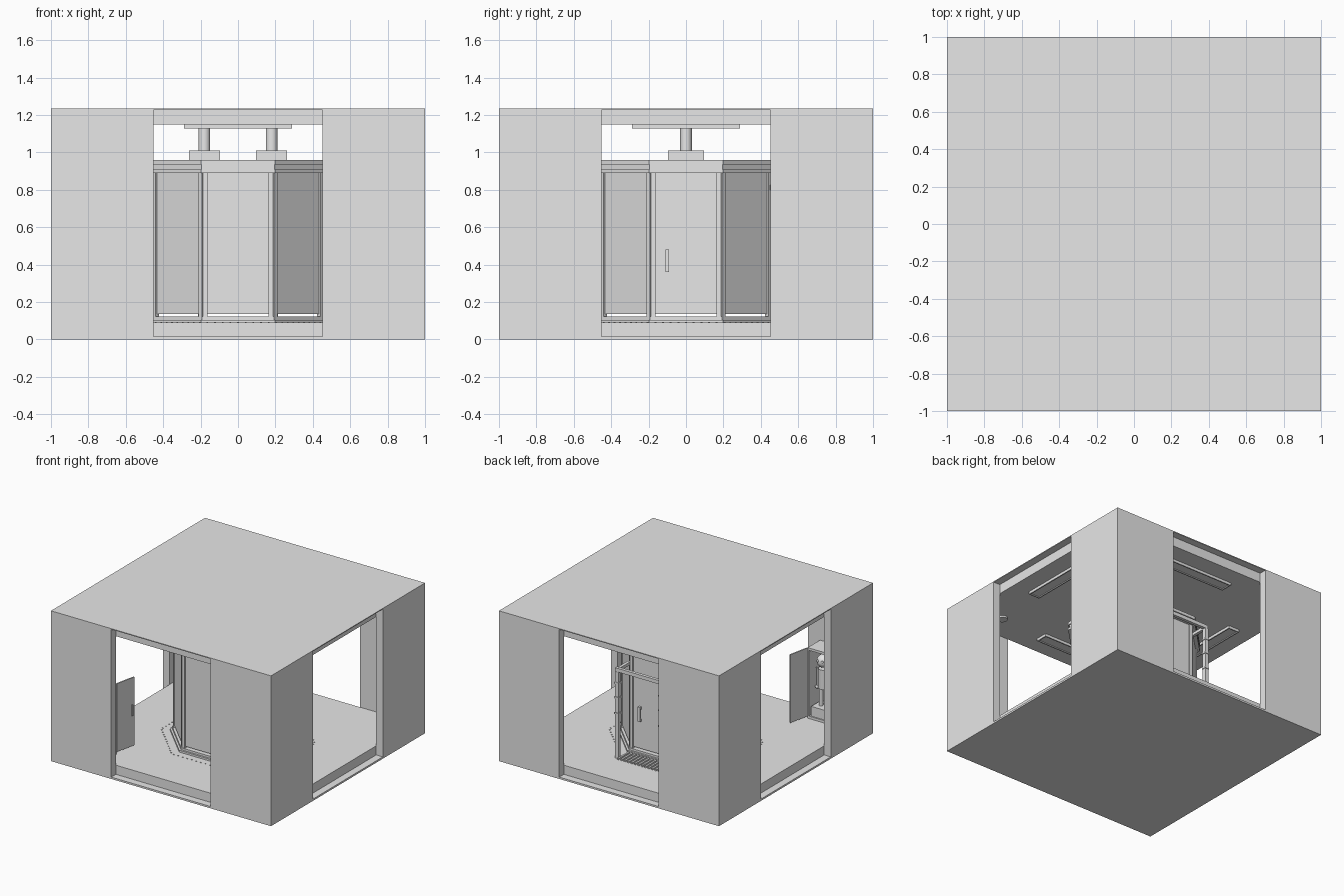
import bpy, bmesh, math
from mathutils import Matrix, Vector

if "Cube" in bpy.data.objects:
    bpy.data.objects.remove(bpy.data.objects["Cube"])

GREY = bpy.data.materials.new("plain_grey")
GREY.diffuse_color = (0.8, 0.8, 0.8, 1)
GREY.use_nodes = True
GREY.node_tree.nodes["Principled BSDF"].inputs["Base Color"].default_value = GREY.diffuse_color


def finish(name, bm, smooth=False):
    me = bpy.data.meshes.new(name)
    bmesh.ops.recalc_face_normals(bm, faces=bm.faces)
    bm.to_mesh(me)
    bm.free()
    me.materials.append(GREY)
    ob = bpy.data.objects.new(name, me)
    bpy.context.collection.objects.link(ob)
    if smooth:
        bpy.context.view_layer.objects.active = ob
        ob.select_set(True)
        bpy.ops.object.shade_smooth_by_angle()
        ob.select_set(False)
    return ob


def add_box(bm, x0, x1, y0, y1, z0, z1, turn=None):
    m = Matrix.Translation(((x0 + x1) / 2, (y0 + y1) / 2, (z0 + z1) / 2))
    m = m @ Matrix.Diagonal((x1 - x0, y1 - y0, z1 - z0, 1))
    bmesh.ops.create_cube(bm, size=1, matrix=(turn or Matrix()) @ m)


def boxes(name, items, turns=(None,)):
    bm = bmesh.new()
    for t in turns:
        for b in items:
            add_box(bm, *b, turn=t)
    return finish(name, bm)


def add_cyl(bm, x, y, z0, z1, r, n=24):
    bmesh.ops.create_cone(bm, cap_ends=True, segments=n, radius1=r, radius2=r, depth=z1 - z0,
                          matrix=Matrix.Translation((x, y, (z0 + z1) / 2)))


def octagon(name, layers):
    # each layer: apothem, z0, z1
    bm = bmesh.new()
    for a, z0, z1 in layers:
        r = a / math.cos(math.pi / 8)
        bmesh.ops.create_cone(bm, cap_ends=True, segments=8, radius1=r, radius2=r, depth=z1 - z0,
                              matrix=Matrix.Translation((0, 0, (z0 + z1) / 2)) @ Matrix.Rotation(math.pi / 8, 4, 'Z'))
    return finish(name, bm)


QUARTER = [Matrix.Rotation(i * math.pi / 2, 4, 'Z') for i in range(4)]
EIGHTH = [Matrix.Rotation(i * math.pi / 4, 4, 'Z') for i in range(8)]

# Room shell: thin outer slabs and hollow corner walls
W, O, H = 0.94, 0.452, 1.235
boxes("outer_base", [(-1, 1, -1, 1, 0, 0.015)])
boxes("outer_roof", [(-1, 1, -1, 1, 1.228, H)])
boxes("corner_walls", [(O, 1, -1, -W, 0.015, 1.228), (W, 1, -W, -O, 0.015, 1.228)], QUARTER)
boxes("raised_floor", [(-W, W, -W, W, 0.015, 0.09)])
boxes("ceiling", [(-W, W, -W, W, 1.15, 1.228)])

# Ceiling light panels with a raised rim
boxes("ceiling_lights", [(-0.29, 0.29, -0.79, -0.69, 1.135, 1.15),
                         (-0.29, 0.29, -0.79, -0.78, 1.128, 1.135),
                         (-0.29, 0.29, -0.70, -0.69, 1.128, 1.135),
                         (-0.29, -0.28, -0.78, -0.70, 1.128, 1.135),
                         (0.28, 0.29, -0.78, -0.70, 1.128, 1.135)], QUARTER)
bm = bmesh.new()
for sx in (-1, 1):
    for sy in (-1, 1):
        add_cyl(bm, sx * 0.69, sy * 0.72, 1.135, 1.15, 0.04)
finish("ceiling_discs", bm, True)

# Eight-sided cabin: base, roof, floating wall panels and posts
octagon("cabin_base", [(0.48, 0.09, 0.105), (0.465, 0.105, 0.122)])
octagon("cabin_roof", [(0.48, 0.89, 0.91), (0.472, 0.91, 0.935), (0.48, 0.935, 0.96)])
boxes("cabin_panels", [(-0.165, 0.165, -0.45, -0.435, 0.135, 0.89)], EIGHTH)
boxes("cabin_posts", [(-0.187, -0.162, -0.46, -0.435, 0.12, 0.89),
                      (0.162, 0.187, -0.46, -0.435, 0.12, 0.89)], EIGHTH)
boxes("cabin_door_handles", [(-0.11, -0.09, -0.47, -0.462, 0.36, 0.48),
                             (-0.11, -0.09, -0.462, -0.45, 0.36, 0.38),
                             (-0.11, -0.09, -0.462, -0.45, 0.46, 0.48)], QUARTER[1:3][::-1] + [QUARTER[3]])

# Studs in the floor around the cabin
bm = bmesh.new()
for k, t in enumerate(EIGHTH):
    if k == 4:
        continue
    for i in range(-5, 6):
        p = t @ Vector((i * 0.041, -0.54, 0))
        add_cyl(bm, p.x, p.y, 0.09, 0.094, 0.005, 6)
finish("floor_studs", bm)

# Pipes from the cabin roof to the ceiling
boxes("pipe_plinths", [(s * 0.18 - 0.083, s * 0.18 + 0.083, -0.095, 0.095, 0.96, 1.01) for s in (-1, 1)])
bm = bmesh.new()
for s in (-1, 1):
    add_cyl(bm, s * 0.18, 0, 1.01, 1.15, 0.031)
finish("roof_pipes", bm, True)

# Gate frame and floor grating behind the cabin
gate = [(-0.215, 0.215, 0.587, 0.613, 0.80, 0.83)]
for s in (-1, 1):
    x = s * 0.2
    gate += [(x - 0.015, x + 0.015, 0.585, 0.615, 0.09, 0.80),
             (x - 0.012, x + 0.012, 0.45, 0.587, 0.80, 0.825)]
    gate += [(x - 0.019, x + 0.019, 0.581, 0.619, z, z + 0.015) for z in (0.45, 0.58, 0.70)]
boxes("gate_frame", gate)
boxes("floor_grating", [(-0.2 + i * 0.031, -0.185 + i * 0.031, 0.485, 0.63, 0.09, 0.1) for i in range(13)])

# Wall cabinet with an open door
X0, X1, Y0, Y1, Z0, Z1 = -0.76, -0.56, -0.94, -0.78, 0.09, 0.67
boxes("cabinet", [(X0, X1, Y0, Y0 + 0.01, Z0, Z1), (X0, X0 + 0.01, Y0, Y1, Z0, Z1),
                  (X1 - 0.01, X1, Y0, Y1, Z0, Z1), (X0, X1, Y0, Y1, Z0, Z0 + 0.02),
                  (X0, X1, Y0, Y1, Z1 - 0.02, Z1)])
hinge = Matrix.Translation((X1, Y1, 0)) @ Matrix.Rotation(math.radians(-12), 4, 'Z')
boxes("cabinet_door", [(-0.005, 0.005, 0, 0.18, Z0 + 0.02, Z1), (0.005, 0.015, 0.15, 0.16, 0.36, 0.45)], [hinge])
boxes("cabinet_crate", [(-0.735, -0.585, -0.92, -0.79, 0.11, 0.19)])

# Small toy figure standing on the crate
bm = bmesh.new()
cx, cy = -0.655, -0.85
for s in (-1, 1):
    add_cyl(bm, cx + s * 0.022, cy, 0.19, 0.34, 0.016, 12)
    add_cyl(bm, cx + s * 0.055, cy, 0.34, 0.49, 0.012, 12)
    bmesh.ops.create_uvsphere(bm, u_segments=12, v_segments=8, radius=0.018,
                              matrix=Matrix.Translation((cx + s * 0.055, cy, 0.335)))
    bmesh.ops.create_uvsphere(bm, u_segments=10, v_segments=6, radius=0.01,
                              matrix=Matrix.Translation((cx + s * 0.02, cy + 0.045, 0.57)))
add_cyl(bm, cx, cy, 0.34, 0.50, 0.04, 16)
bmesh.ops.create_uvsphere(bm, u_segments=16, v_segments=12, radius=0.052,
                          matrix=Matrix.Translation((cx, cy, 0.56)))
finish("toy_figure", bm, True)
